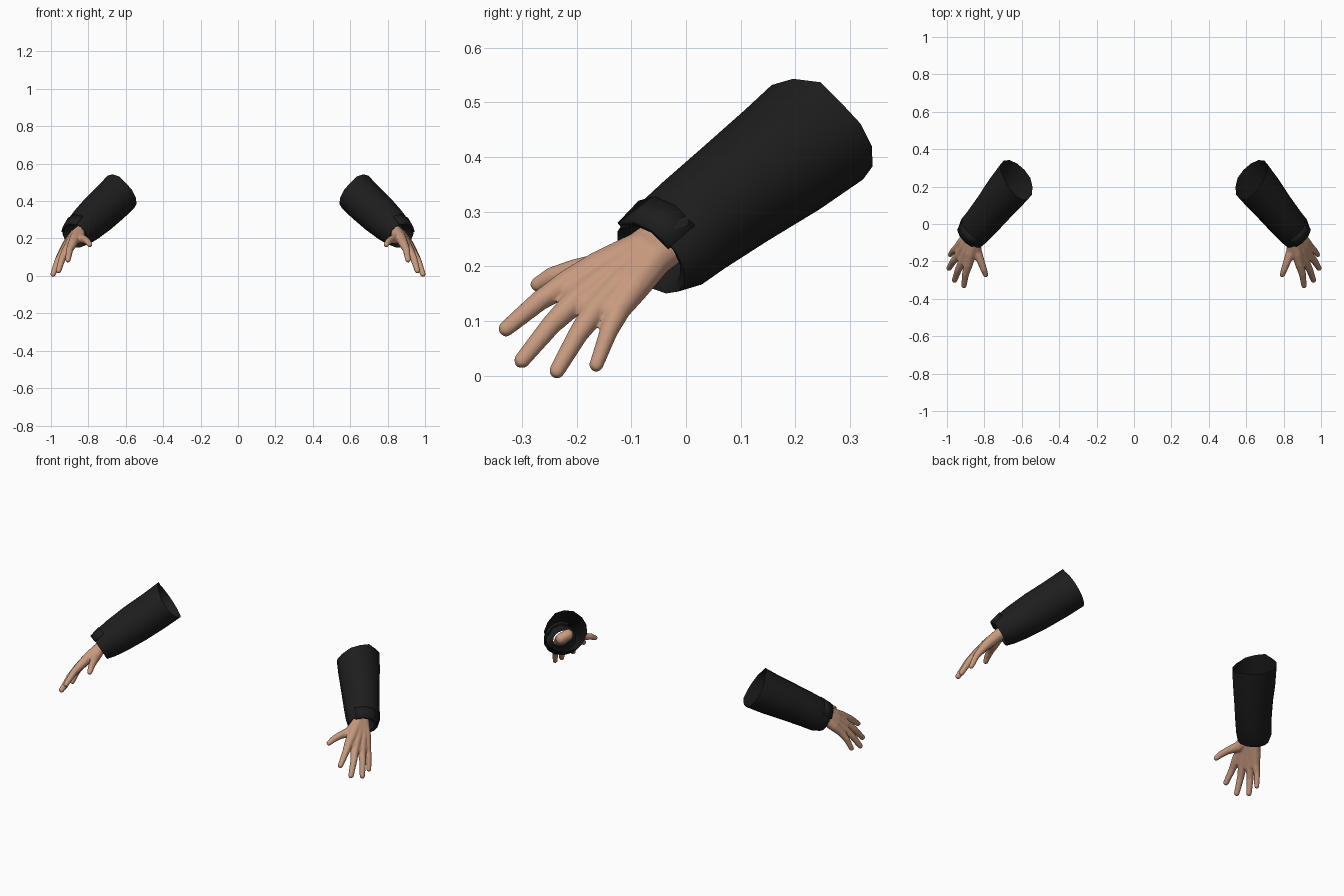
import bpy, bmesh, math
from mathutils import Vector, Matrix

if "Cube" in bpy.data.objects:
    bpy.data.objects.remove(bpy.data.objects["Cube"])

# Materials
def material(name, rgb):
    m = bpy.data.materials.new(name)
    m.diffuse_color = (*rgb, 1)
    m.use_nodes = True
    m.node_tree.nodes["Principled BSDF"].inputs["Base Color"].default_value = m.diffuse_color
    return m

CLOTH = material("black_cloth", (0.0125, 0.0125, 0.0125))
SKIN = material("skin", (0.57, 0.32, 0.21))

# Forearm frame: D runs down the arm, U points out of the back of the hand, V to the thumb
ELBOW = Vector((0.625, 0.244, 0.445))
CUFF = Vector((0.873, -0.067, 0.217))
D = (CUFF - ELBOW).normalized()
U = Vector((0.73, -0.14, 0.67))
U = (U - D * U.dot(D)).normalized()
V = D.cross(U)

def finish(name, bm, mat):
    bmesh.ops.recalc_face_normals(bm, faces=bm.faces)
    me = bpy.data.meshes.new(name)
    bm.to_mesh(me)
    bm.free()
    me.materials.append(mat)
    ob = bpy.data.objects.new(name, me)
    bpy.context.collection.objects.link(ob)
    return ob

def mirror(ob):
    ob.modifiers.new("mirror", "MIRROR").use_mirror_merge = False

def shade(ob, angle):
    bpy.ops.object.select_all(action="DESELECT")
    ob.select_set(True)
    bpy.context.view_layer.objects.active = ob
    bpy.ops.object.shade_smooth_by_angle(angle=math.radians(angle))

def ring_point(t, a, b, ang):
    return ELBOW.lerp(CUFF, t) + U * (a * math.cos(ang)) + V * (b * math.sin(ang))

def loft(bm, sections, angles, closed):
    rows = [[bm.verts.new(ring_point(t, a, b, g)) for g in angles] for t, a, b in sections]
    n = len(angles)
    for r0, r1 in zip(rows, rows[1:]):
        for i in range(n if closed else n - 1):
            j = (i + 1) % n
            bm.faces.new((r0[i], r0[j], r1[j], r1[i]))
    return rows

# Sleeve: open tapered tube whose hem turns inward to meet the wrist
bm = bmesh.new()
rows = loft(bm, [(0, 0.108, 0.122), (0.22, 0.110, 0.116), (0.5, 0.107, 0.102),
                 (0.75, 0.098, 0.094), (0.9, 0.088, 0.089), (1.0, 0.075, 0.081),
                 (0.98, 0.062, 0.070), (0.88, 0.036, 0.052)],
            [math.tau * i / 14 for i in range(14)], True)
for v in rows[0]:  # opening is cut back on the thumb side, longer underneath
    s = (v.co - ELBOW).dot(V) / 0.122
    v.co += D * (0.038 * s if s > 0 else 0.014 * s)
    if (v.co - ELBOW).dot(U) > 0.06 and s > -0.1:
        v.co += U * 0.008 - D * 0.008
for row, push in ((rows[3], 0.004), (rows[4], 0.014), (rows[5], 0.006)):  # baggy underside at the cuff
    c = sum((v.co for v in row), Vector()) / len(row)
    for v in row:
        s = -(v.co - c).dot(V) / 0.09
        if s > 0:
            v.co -= V * (push * s) + D * (0.5 * push * s)
sleeve = finish("sleeve", bm, CLOTH)
mirror(sleeve)
shade(sleeve, 40)

# Cuff tab: raised strap over the back of the wrist
bm = bmesh.new()
loft(bm, [(0.87, 0.094, 0.096), (1.01, 0.080, 0.088)],
     [math.radians(a) for a in (-40, -8, 24, 56)], False)
tab = finish("cuff_tab", bm, CLOTH)
sol = tab.modifiers.new("thickness", "SOLIDIFY")
sol.thickness = 0.014
sol.offset = -1
mirror(tab)
shade(tab, 30)

# Hand: overlapping rounded chains fused into one smooth skin
hand = bmesh.new()

def chain(points, radii):
    for p, q, r, s in zip(points, points[1:], radii, radii[1:]):
        p, q = Vector(p), Vector(q)
        steps = max(2, math.ceil((q - p).length / (0.35 * min(r, s))))
        for k in range(steps + 1):
            f = k / steps
            bmesh.ops.create_icosphere(hand, subdivisions=2, radius=r + (s - r) * f + 0.0015,
                                       matrix=Matrix.Translation(p.lerp(q, f)))

WRIST = Vector((0.862, -0.07, 0.222))

# Fingers: knuckle, tip, place across the wrist, thickness
FINGERS = [((0.882, -0.215, 0.167), (0.909, -0.329, 0.086), 0.022, 1.06),
           ((0.912, -0.200, 0.135), (0.959, -0.300, 0.028), 0.008, 1.06),
           ((0.933, -0.165, 0.117), (0.989, -0.236, 0.009), -0.007, 1.04),
           ((0.938, -0.122, 0.118), (0.982, -0.164, 0.020), -0.020, 0.94)]
for knuckle, tip, side, w in FINGERS:
    k, t = Vector(knuckle), Vector(tip)
    start = WRIST + V * side
    chain([start - D * 0.10, start, start.lerp(k, 0.55) + U * 0.006, k + U * 0.005,
           k.lerp(t, 0.45) + U * 0.010, t],
          [0.030, 0.031, 0.028, 0.022 * w, 0.0170 * w, 0.0130 * w])

# Palm webs between neighbouring fingers
for f, g in zip(FINGERS, FINGERS[1:]):
    m = (Vector(f[0]) + Vector(g[0])) / 2
    chain([WRIST + V * (f[2] + g[2]) / 2, m + U * 0.004], [0.032, 0.020])

# Thumb
chain([WRIST + V * 0.02, (0.842, -0.145, 0.200), (0.817, -0.205, 0.193),
       (0.803, -0.244, 0.182), (0.793, -0.271, 0.167)],
      [0.032, 0.027, 0.019, 0.0165, 0.0130])

hand_ob = finish("hand", hand, SKIN)
rem = hand_ob.modifiers.new("fuse", "REMESH")
rem.mode = "VOXEL"
rem.voxel_size = 0.004
rem.use_smooth_shade = True
smo = hand_ob.modifiers.new("soften", "SMOOTH")
smo.factor = 0.5
smo.iterations = 8
mirror(hand_ob)
